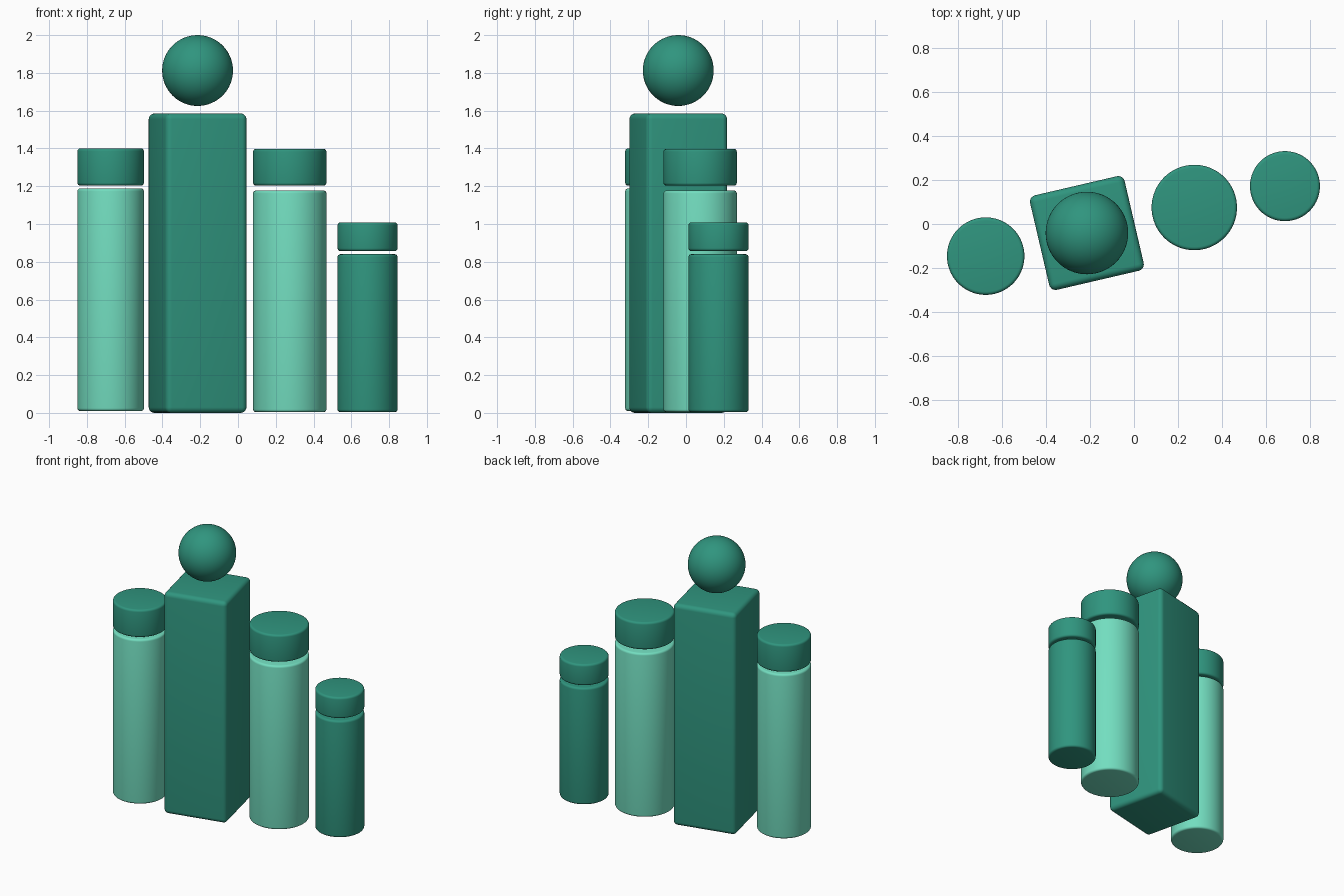
import bpy
import math

if "Cube" in bpy.data.objects:
    bpy.data.objects.remove(bpy.data.objects["Cube"])


def material(name, rgb):
    m = bpy.data.materials.new(name)
    m.diffuse_color = (*rgb, 1)
    m.use_nodes = True
    m.node_tree.nodes["Principled BSDF"].inputs["Base Color"].default_value = m.diffuse_color
    return m


DARK = material("deep green", (0.029, 0.300, 0.210))
LIGHT = material("mint green", (0.171, 0.730, 0.527))
TURN = math.radians(13.1)  # the whole row is turned about z


def finish(name, mat, bevel=0.0, segments=4):
    ob = bpy.context.object
    ob.name = name
    ob.data.materials.append(mat)
    if bevel:
        b = ob.modifiers.new("rounded edges", 'BEVEL')
        b.width = bevel
        b.segments = segments
        b.limit_method = 'ANGLE'
        b.angle_limit = math.radians(40)
        bpy.ops.object.modifier_apply(modifier=b.name)
    bpy.ops.object.shade_smooth_by_angle(angle=math.radians(35))
    return ob


def drum(name, x, y, r, z0, z1, mat):
    bpy.ops.mesh.primitive_cylinder_add(
        vertices=96, radius=r, depth=z1 - z0, location=(x, y, (z0 + z1) / 2))
    finish(name, mat, 0.015)


# round posts with separate caps: x, y, radius, body bottom/top, cap bottom/top
posts = [
    ("left_post", -0.674, -0.146, 0.176, 0.01, 1.188, 1.203, 1.40, LIGHT),
    ("middle_post", 0.274, 0.075, 0.194, 0.004, 1.177, 1.203, 1.398, LIGHT),
    ("right_post", 0.686, 0.172, 0.159, 0.004, 0.84, 0.857, 1.008, DARK),
]
for name, x, y, r, b0, b1, c0, c1, mat in posts:
    drum(name + "_body", x, y, r, b0, b1, mat)
    drum(name + "_cap", x, y, r, c0, c1, DARK)

# square column
bpy.ops.mesh.primitive_cube_add(size=1, location=(-0.214, -0.041, 0.7925),
                                rotation=(0, 0, TURN))
bpy.context.object.scale = (0.441, 0.441, 1.585)
bpy.ops.object.transform_apply(location=False, rotation=False, scale=True)
finish("square_column", DARK, 0.03, 5)

# ball floating above the column
bpy.ops.mesh.primitive_uv_sphere_add(segments=64, ring_count=32, radius=0.1875,
                                     location=(-0.214, -0.041, 1.8125))
finish("ball", DARK)
